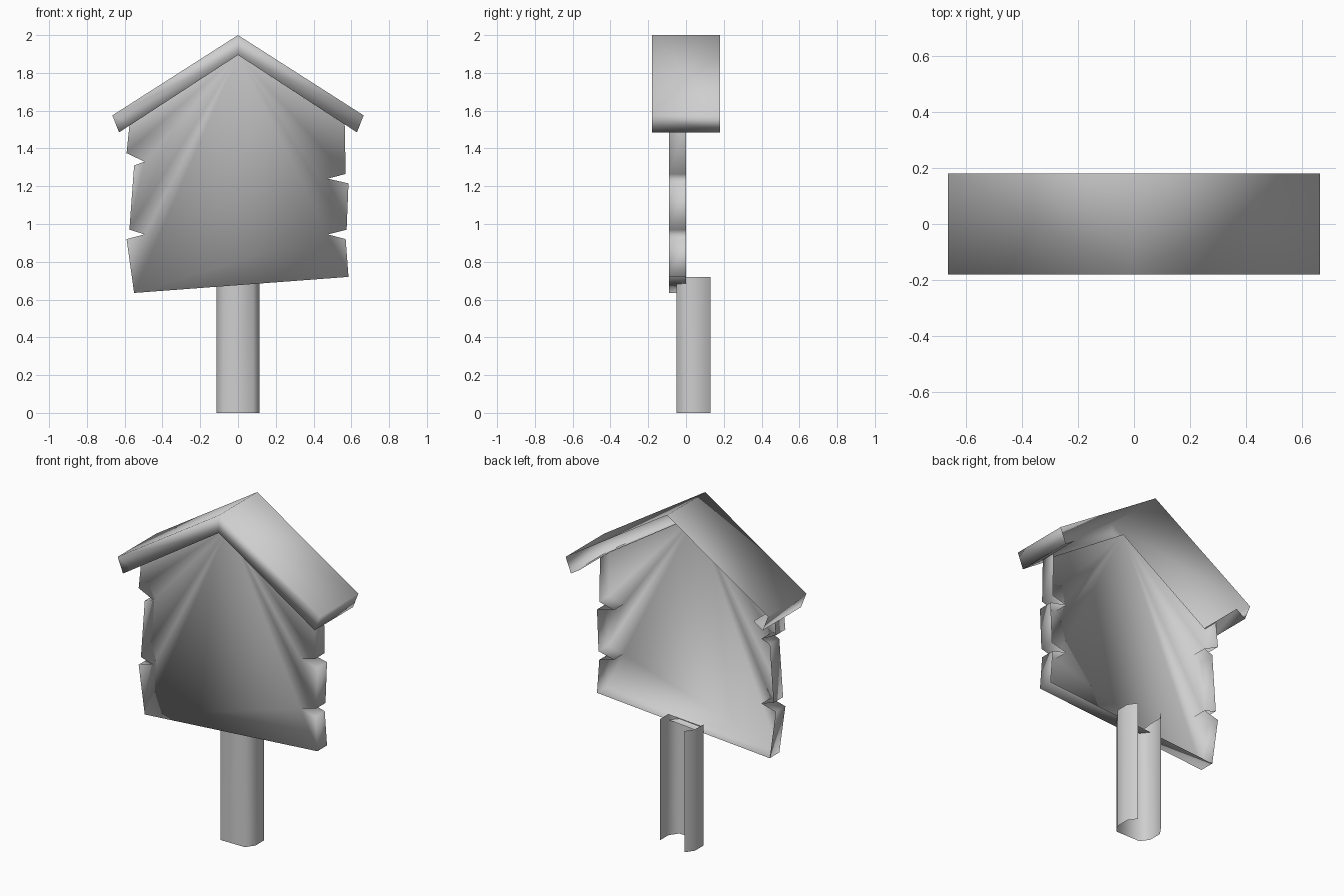
import bpy
import bmesh

if "Cube" in bpy.data.objects:
    bpy.data.objects.remove(bpy.data.objects["Cube"])

grey = bpy.data.materials.new("plain_grey")
grey.diffuse_color = (0.62, 0.62, 0.62, 1)
grey.use_nodes = True
grey.node_tree.nodes["Principled BSDF"].inputs["Base Color"].default_value = grey.diffuse_color


def make_object(name, quads):
    """Build one smooth-shaded open shell from a list of polygons."""
    bm = bmesh.new()
    for pts in quads:
        bm.faces.new([bm.verts.new(p) for p in pts])
    bmesh.ops.remove_doubles(bm, verts=bm.verts[:], dist=0.0005)
    bmesh.ops.recalc_face_normals(bm, faces=bm.faces[:])
    for f in bm.faces:
        f.smooth = True
    mesh = bpy.data.meshes.new(name)
    bm.to_mesh(mesh)
    bm.free()
    mesh.materials.append(grey)
    obj = bpy.data.objects.new(name, mesh)
    bpy.context.collection.objects.link(obj)
    return obj


def strip(a, b, y0, y1):
    """Quad spanning two (x, z) points between two depths."""
    return [(a[0], y0, a[1]), (b[0], y0, b[1]), (b[0], y1, b[1]), (a[0], y1, a[1])]


# Notched sign board: front sheet with a rim, open at the back
FRONT, BACK = -0.09, 0.0
outline = [(-0.575, 1.521), (-0.59, 1.375), (-0.495, 1.33), (-0.55, 1.31),
           (-0.575, 0.97), (-0.495, 0.945), (-0.59, 0.92), (-0.55, 0.635),
           (0.585, 0.72), (0.57, 0.92), (0.475, 0.945), (0.575, 0.97),
           (0.585, 1.215), (0.475, 1.24), (0.57, 1.265), (0.565, 1.527)]
board = [[(x, FRONT, z) for x, z in outline + [(0, 1.895)]]]
board += [strip(a, b, FRONT, BACK) for a, b in zip(outline, outline[1:])]
make_object("sign_board", board)

# Gabled roof: full top, front edge and eaves, underside only where exposed
D = 0.18
roof = []
for s in (-1, 1):
    top, eave = (0, 2.0), (s * 0.665, 1.575)
    lip, mid, peak = (s * 0.63, 1.485), (s * 0.57, 1.524), (0, 1.895)
    roof.append(strip(top, eave, -D, D))
    roof.append(strip(eave, lip, -D, D))
    roof.append(strip(lip, mid, -D, FRONT))
    roof.append(strip(lip, mid, FRONT, D))
    roof.append(strip(mid, peak, -D, FRONT))
    roof.append([(x, -D, z) for x, z in (top, eave, lip, mid, peak)])
make_object("roof", roof)

# Post: eight-sided section with the back side open, cut low under the board
section = [(-0.08, 0.13, 0.72), (-0.115, 0.08, 0.72), (-0.115, 0.0, 0.72),
           (-0.08, -0.05, 0.675), (0.08, -0.05, 0.685), (0.115, 0.0, 0.72),
           (0.115, 0.08, 0.72), (0.08, 0.13, 0.72)]
post = [[(a[0], a[1], 0), (b[0], b[1], 0), b, a]
        for a, b in zip(section, section[1:])]
make_object("post", post)
